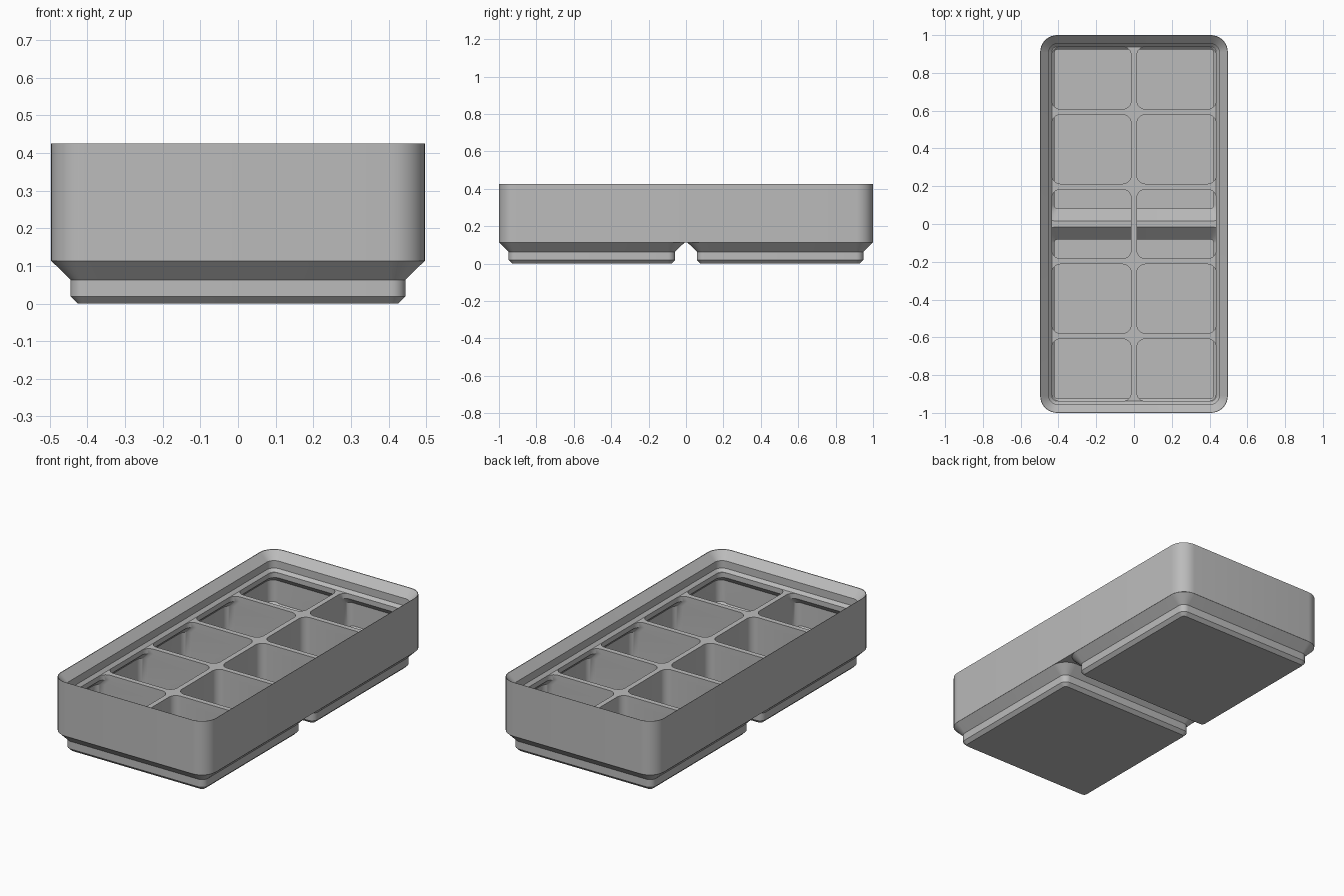
import bpy, bmesh, math

cube = bpy.data.objects.get("Cube")
if cube:
    bpy.data.objects.remove(cube, do_unlink=True)

HALF_X, HALF_Y = 0.497, 1.0
PITCH = 0.503          # centre of each foot along y
WALL_X, WALL_Y = 0.472, 0.975
LIP = 0.062            # depth of the lip, measured in from the outside
DIVIDER_TOP = 0.32


def rounded_ring(x0, x1, y0, y1, r, z, steps=8):
    """Points of a rounded rectangle at height z."""
    corners = [(x1 - r, y1 - r), (x0 + r, y1 - r), (x0 + r, y0 + r), (x1 - r, y0 + r)]
    points = []
    for i, (cx, cy) in enumerate(corners):
        for s in range(steps + 1):
            a = math.pi / 2 * (i + s / steps)
            points.append((cx + r * math.cos(a), cy + r * math.sin(a), z))
    return points


def add_loft(bm, rings):
    """Closed solid through a stack of rings, bottom to top."""
    rows = [[bm.verts.new(p) for p in ring] for ring in rings]
    n = len(rows[0])
    for low, high in zip(rows, rows[1:]):
        for i in range(n):
            j = (i + 1) % n
            bm.faces.new((low[i], low[j], high[j], high[i]))
    bm.faces.new(rows[0][::-1])
    bm.faces.new(rows[-1])


def make_object(name, lofts):
    bm = bmesh.new()
    for rings in lofts:
        add_loft(bm, rings)
    mesh = bpy.data.meshes.new(name)
    bm.to_mesh(mesh)
    bm.free()
    obj = bpy.data.objects.new(name, mesh)
    bpy.context.collection.objects.link(obj)
    return obj


def centred(hx, hy, r, z, cy=0.0):
    return rounded_ring(-hx, hx, cy - hy, cy + hy, r, z)


def combine(target, tool, operation):
    """Apply a boolean and discard the tool."""
    mod = target.modifiers.new(operation.title(), 'BOOLEAN')
    mod.operation, mod.object, mod.solver = operation, tool, 'EXACT'
    bpy.context.view_layer.objects.active = target
    bpy.ops.object.modifier_apply(modifier=mod.name)
    bpy.data.objects.remove(tool, do_unlink=True)


def foot_loft(profile, cy):
    return [centred(h, h, r, z, cy) for h, r, z in profile]


# Outer tray walls
tray = make_object("divided_tray", [[centred(HALF_X, HALF_Y, 0.09, z)
                                     for z in (0.1138, 0.425)]])

# Two stepped feet
foot_profile = [(0.426, 0.019, 0), (0.445, 0.038, 0.019), (0.445, 0.038, 0.063),
                (0.4965, 0.09, 0.114), (0.48, 0.08, 0.13)]
combine(tray, make_object("feet", [foot_loft(foot_profile, cy)
                                   for cy in (-PITCH, PITCH)]), 'UNION')

# Stepped stacking lip: inset from the outside, height
lip_profile = [(LIP, DIVIDER_TOP), (0.046, 0.3365), (0.046, 0.3795), (0.002, 0.4235),
               (0.002, 0.45)]
lip_cutter = make_object("lip_cutter", [[centred(HALF_X - d, HALF_Y - d, 0.091 - d, z)
                                         for d, z in lip_profile]])
combine(tray, lip_cutter, 'DIFFERENCE')

# Hollow inside of the feet, with a flat-topped ridge between them
hollow_profile = [(0.422, 0.02, 0.026), (0.422, 0.02, 0.072), (0.51, 0.1, 0.16)]
hollow = make_object("hollow", [[centred(0.6, 1.1, 0.05, z) for z in (0.138, 0.5)]])
for side in (-1, 1):
    combine(hollow, make_object("foot_hollow", [foot_loft(hollow_profile, side * PITCH)]),
            'UNION')

# Two by five compartments, narrowing under the lip on their outer sides
COLUMNS, ROWS = 2, 5
GAP = 0.015
pitch_y = 2 * 0.989 / ROWS
sections = [(0.0, -0.05), (0.0, 0.254), (0.037, 0.291), (0.037, DIVIDER_TOP),
            (0.042, 0.345)]


def compartment(col, row):
    rings = []
    for inset, z in sections:
        wall_x, wall_y = WALL_X - inset, WALL_Y - inset
        x0, x1 = (-wall_x, -GAP) if col == 0 else (GAP, wall_x)
        start = (row - ROWS / 2) * pitch_y
        y0 = max(start + GAP, -wall_y)
        y1 = min(start + pitch_y - GAP, wall_y)
        rings.append(rounded_ring(x0, x1, y0, y1, 0.045, z))
    return rings


pockets = make_object("pockets", [compartment(c, r) for c in range(COLUMNS)
                                  for r in range(ROWS)])
combine(pockets, hollow, 'INTERSECT')
combine(tray, pockets, 'DIFFERENCE')

# Single grey colour
grey = bpy.data.materials.new("plain_grey")
grey.use_nodes = True
colour = (0.5, 0.5, 0.5, 1)
grey.diffuse_color = colour
grey.node_tree.nodes["Principled BSDF"].inputs["Base Color"].default_value = colour
tray.data.materials.clear()
tray.data.materials.append(grey)

# Smooth rounded corners, crisp steps
bpy.ops.object.select_all(action='DESELECT')
tray.select_set(True)
bpy.context.view_layer.objects.active = tray
bpy.ops.object.shade_smooth_by_angle(angle=math.radians(30))
